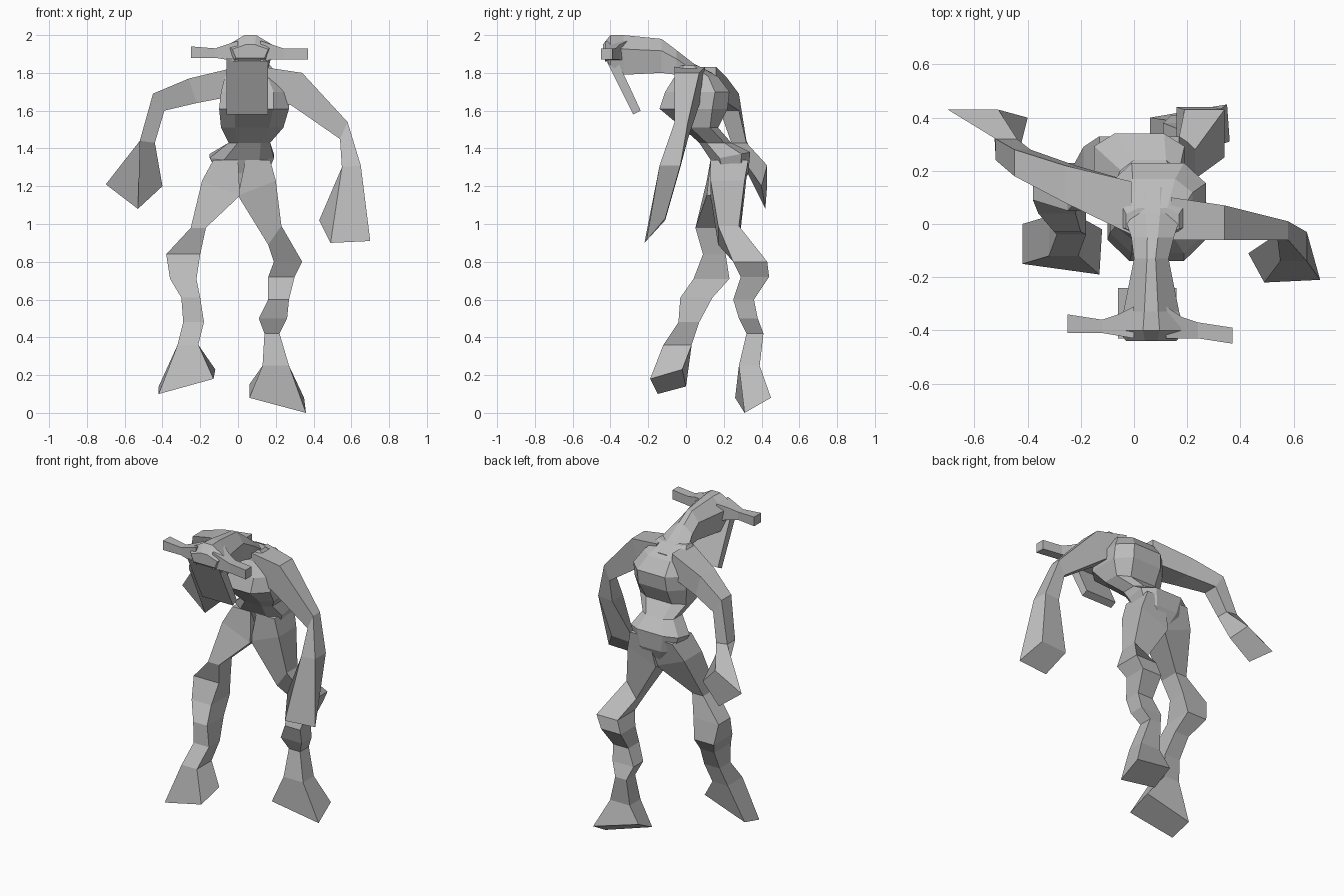
import bpy
import bmesh

if "Cube" in bpy.data.objects:
    bpy.data.objects.remove(bpy.data.objects["Cube"], do_unlink=True)

UNIT = 0.01  # sections are written in hundredths

grey = bpy.data.materials.new("plain grey")
grey.use_nodes = True
colour = (0.5, 0.5, 0.5, 1)
grey.diffuse_color = colour
grey.node_tree.nodes["Principled BSDF"].inputs["Base Color"].default_value = colour

# Cross-section outlines: limbs, trunk, and a skull with a narrow ridge
BOX = [(-1, -1), (1, -1), (1, 1), (-1, 1)]
K = 0.55
OCTAGON = [(-K, -1), (K, -1), (1, -K), (1, K),
           (K, 1), (-K, 1), (-1, K), (-1, -K)]
RIDGED = [(-1, -0.8), (0.3, -1), (1, -0.25), (1, 0.25), (0.3, 1), (-1, 0.8)]


def section(outline, axis, a0, a1, b0, b1, c, slope_a=0, slope_b=0):
    """Outline fitted to a rectangle across an axis, optionally tilted."""
    points = []
    for u, v in outline:
        a = (a0 + a1 + u * (a1 - a0)) / 2
        b = (b0 + b1 + v * (b1 - b0)) / 2
        d = c + u * slope_a + v * slope_b
        order = {"z": (a, b, d), "x": (d, a, b), "y": (b, d, a)}
        points.append(order[axis])
    return points


def loft(name, axis, sections, end=None, outline=BOX):
    """Skin quads over a run of sections and close both ends."""
    rings = [section(outline, axis, *s) for s in sections]
    if end:
        rings.append(end)
    bm = bmesh.new()
    loops = [[bm.verts.new([n * UNIT for n in p]) for p in r] for r in rings]
    count = len(loops[0])
    for low, high in zip(loops, loops[1:]):
        for i in range(count):
            j = (i + 1) % count
            bm.faces.new((low[i], low[j], high[j], high[i]))
    bm.faces.new(loops[0][::-1])
    bm.faces.new(loops[-1])
    bmesh.ops.recalc_face_normals(bm, faces=bm.faces[:])
    mesh = bpy.data.meshes.new(name)
    bm.to_mesh(mesh)
    bm.free()
    mesh.materials.append(grey)
    obj = bpy.data.objects.new(name, mesh)
    bpy.context.collection.objects.link(obj)


# Torso: pelvis, waist, rib cage and stooped shoulders
loft("torso", "z", [
    (-3, 8, 18, 28, 116),
    (-11, 16, 16, 33, 127),
    (-15, 19, 13, 34, 136, 0, 2),
    (-5, 17, 7, 24, 143),
    (-9, 24, -2, 17, 151),
    (-10, 27, -14, 22, 161),
    (-9, 27, -11, 23, 170),
    (-7, 22, -6, 17, 178),
    (-3, 17, -4, 6, 184),
], outline=OCTAGON)

# Head: neck stretching forward into a broad ridged brow
loft("head", "y", [
    (170, 180, -4, 18, 14),
    (174, 185, -4, 18, 4),
    (179, 192, -1, 15, -5),
    (180, 198, 0, 13, -13),
    (179, 200, -4, 17, -33),
    (184, 200, -6, 19, -40),
    (188, 195, -3, 16, -44),
], outline=RIDGED)

# Flat face plate hanging from the brow
loft("face_plate", "z", [
    (-6, 16, -43, -37, 188),
    (-6, 16, -28, -24, 159, 0, 1),
])

# Horns sweeping out of the brow
loft("left_horn", "x", [
    (-43, -31, 186, 197, 12),
    (-43, -35, 187, 195, 18),
    (-43, -37, 187, 193, 24),
    (-45, -39, 187, 193, 37),
])
loft("right_horn", "x", [
    (-43, -31, 186, 197, 0),
    (-42, -34, 187, 195, -6),
    (-41, -36, 188, 193, -12),
    (-41, -34, 188, 194, -25),
])

# Arms, each ending in a flared hand
loft("left_arm", "x", [
    (-6, 10, 166, 183, 14),
    (-6, 7, 163, 180, 31, 0, 3),
    (-6, 1, 145, 154, 56, 0, 2),
    (-14, -3, 130, 131, 60, 0, 5),
], end=[(49, -22, 90), (43, -11, 102), (61, -11, 103), (70, -21, 91)])
loft("right_arm", "x", [
    (-4, 16, 168, 183, -1),
    (8, 22, 164, 177, -24, 0, -2),
    (18, 28, 160, 169, -42, 0, -3),
    (24, 32, 143, 144, -48, 0, -4),
], end=[(-40, 40, 120), (-51, 43, 131), (-70, 43, 121), (-53, 42, 108)])

# Legs, each ending in a flared foot
loft("left_leg", "z", [
    (4, 17, 13, 33, 134),
    (0, 20, 13, 31, 119, 4),
    (16, 23, 17, 28, 94, 5),
    (19, 34, 25, 43, 80),
    (16, 30, 29, 44, 72),
    (16, 27, 25, 36, 60),
    (11, 26, 28, 38, 50),
    (14, 22, 32, 41, 42),
    (13, 27, 28, 39, 25),
], end=[(6, 26, 8), (36, 31, 0), (35, 45, 8), (6, 40, 15)])
loft("right_leg", "z", [
    (-13, 0, 13, 33, 134),
    (-19, 1, 11, 29, 119, -4),
    (-25, -17, 5, 18, 98),
    (-38, -20, 9, 21, 84),
    (-36, -22, 4, 23, 71),
    (-30, -20, -3, 14, 61),
    (-29, -18, -4, 7, 48),
    (-32, -21, -12, 3, 36),
], end=[(-42, -15, 10), (-13, -19, 18), (-12, -2, 23), (-42, 0, 14)])
